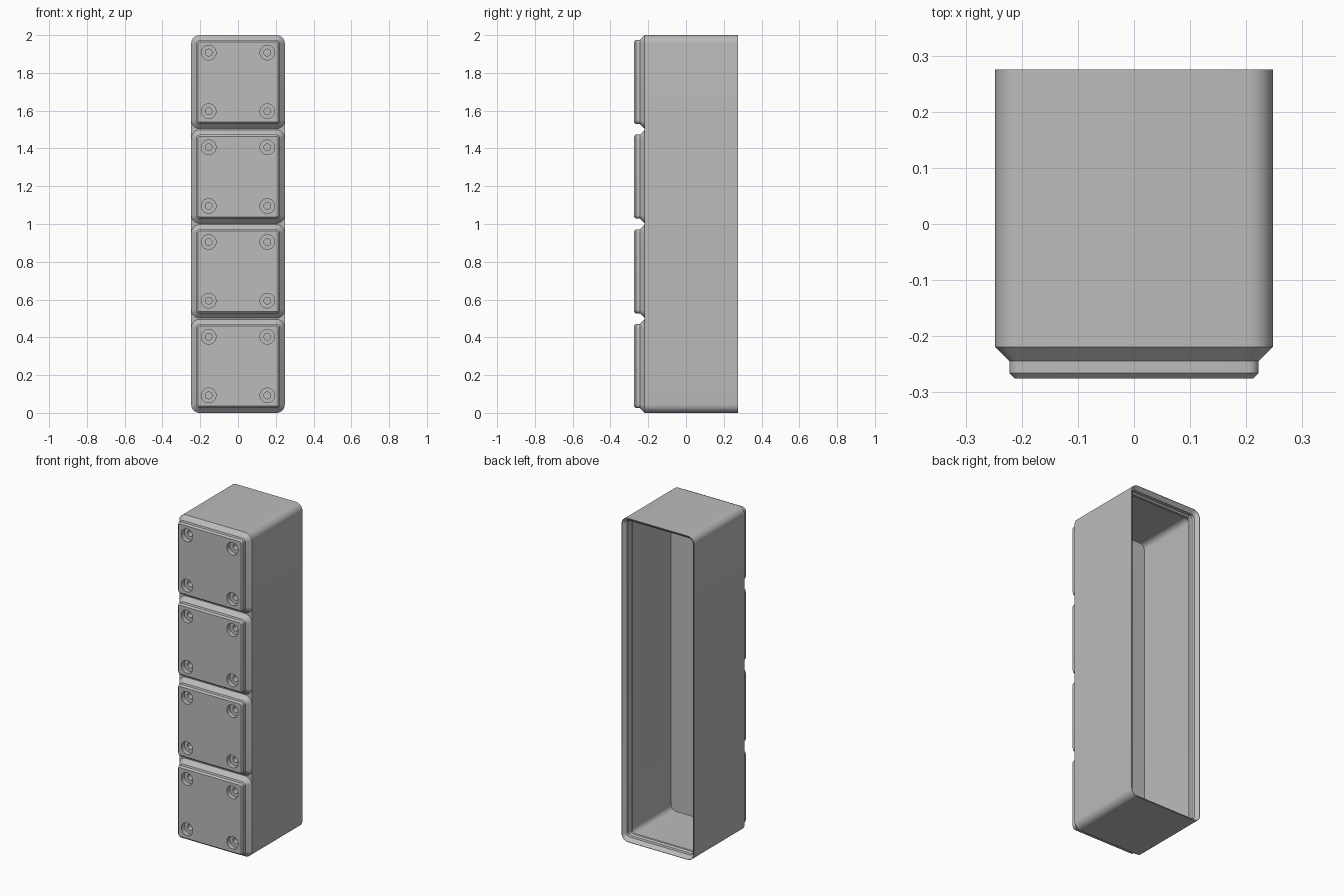
import bpy, bmesh, math

if "Cube" in bpy.data.objects:
    bpy.data.objects.remove(bpy.data.objects["Cube"])

MM = 2 / 167.5            # model units per millimetre of the part
DEPTH = 46.15             # front of the feet to the open rim
PITCH, CELLS = 42, 4
HALF_W, HALF_H, RADIUS = 20.75, 83.75, 3.75

grey = bpy.data.materials.new("plain grey")
grey.use_nodes = True
grey.diffuse_color = (0.5, 0.5, 0.5, 1)
grey.node_tree.nodes["Principled BSDF"].inputs["Base Color"].default_value = (0.5, 0.5, 0.5, 1)


def ring(bm, cx, cz, hw, hh, r, d, segs=8):
    """Rounded rectangle in the xz plane, d millimetres behind the front."""
    verts = []
    for q, (sx, sz) in enumerate([(1, 1), (-1, 1), (-1, -1), (1, -1)]):
        for i in range(segs + 1):
            a = math.pi / 2 * (q + i / segs)
            x = cx + sx * (hw - r) + r * math.cos(a)
            z = cz + sz * (hh - r) + r * math.sin(a)
            verts.append(bm.verts.new((x * MM, (d - DEPTH / 2) * MM, z * MM + 1)))
    return verts


def loft(bm, rings):
    """Closed solid through the given rings."""
    for a, b in zip(rings, rings[1:]):
        for i in range(len(a)):
            j = (i + 1) % len(a)
            bm.faces.new((a[i], a[j], b[j], b[i]))
    bm.faces.new(rings[0])
    bm.faces.new(rings[-1])


def finish(bm, name):
    bmesh.ops.remove_doubles(bm, verts=bm.verts, dist=1e-5)
    bmesh.ops.recalc_face_normals(bm, faces=bm.faces)
    mesh = bpy.data.meshes.new(name)
    bm.to_mesh(mesh)
    bm.free()
    mesh.materials.append(grey)
    obj = bpy.data.objects.new(name, mesh)
    bpy.context.collection.objects.link(obj)
    return obj


cell_centres = [(k - (CELLS - 1) / 2) * PITCH for k in range(CELLS)]

# Hollow body: outer wall, stepped rim, undercut below the rim, cavity floor
profile = [(0, 4.75), (0, DEPTH), (0.2, DEPTH), (1.9, DEPTH - 1.7),
           (1.9, DEPTH - 3.5), (2.6, DEPTH - 4.2), (2.6, DEPTH - 5.4),
           (0.95, DEPTH - 7.05), (0.95, 7)]
bm = bmesh.new()
loft(bm, [ring(bm, 0, 0, HALF_W - t, HALF_H - t, RADIUS - t, d) for t, d in profile])
parts = [finish(bm, "hollow_body")]

# Stepped square feet on the front
for k, cz in enumerate(cell_centres):
    bm = bmesh.new()
    loft(bm, [ring(bm, 0, cz, HALF_W - t, HALF_W - t, RADIUS - t, d)
              for t, d in [(2.95, 0), (2.15, 0.8), (2.15, 2.6), (0, 4.75)]])
    parts.append(finish(bm, f"foot_{k + 1}"))

# Cutter for the counterbored holes in the corners of each foot
bm = bmesh.new()
for cz in cell_centres:
    for sx in (-1, 1):
        for sz in (-1, 1):
            loft(bm, [ring(bm, 13 * sx, cz + 13 * sz, r, r, r, d)
                      for r, d in [(3.25, -1), (3.25, 2.4), (1.5, 2.4), (1.5, 6)]])
cutter = finish(bm, "hole_cutter")
cutter.hide_render = True

# Cut the holes and shade the rounded corners
for obj in parts:
    mod = obj.modifiers.new("holes", "BOOLEAN")
    mod.operation = "DIFFERENCE"
    mod.solver = "EXACT"
    mod.object = cutter
    bpy.ops.object.select_all(action="DESELECT")
    obj.select_set(True)
    bpy.context.view_layer.objects.active = obj
    bpy.ops.object.modifier_apply(modifier=mod.name)
    bpy.ops.object.shade_smooth_by_angle(angle=math.radians(30))

bpy.data.objects.remove(cutter)
